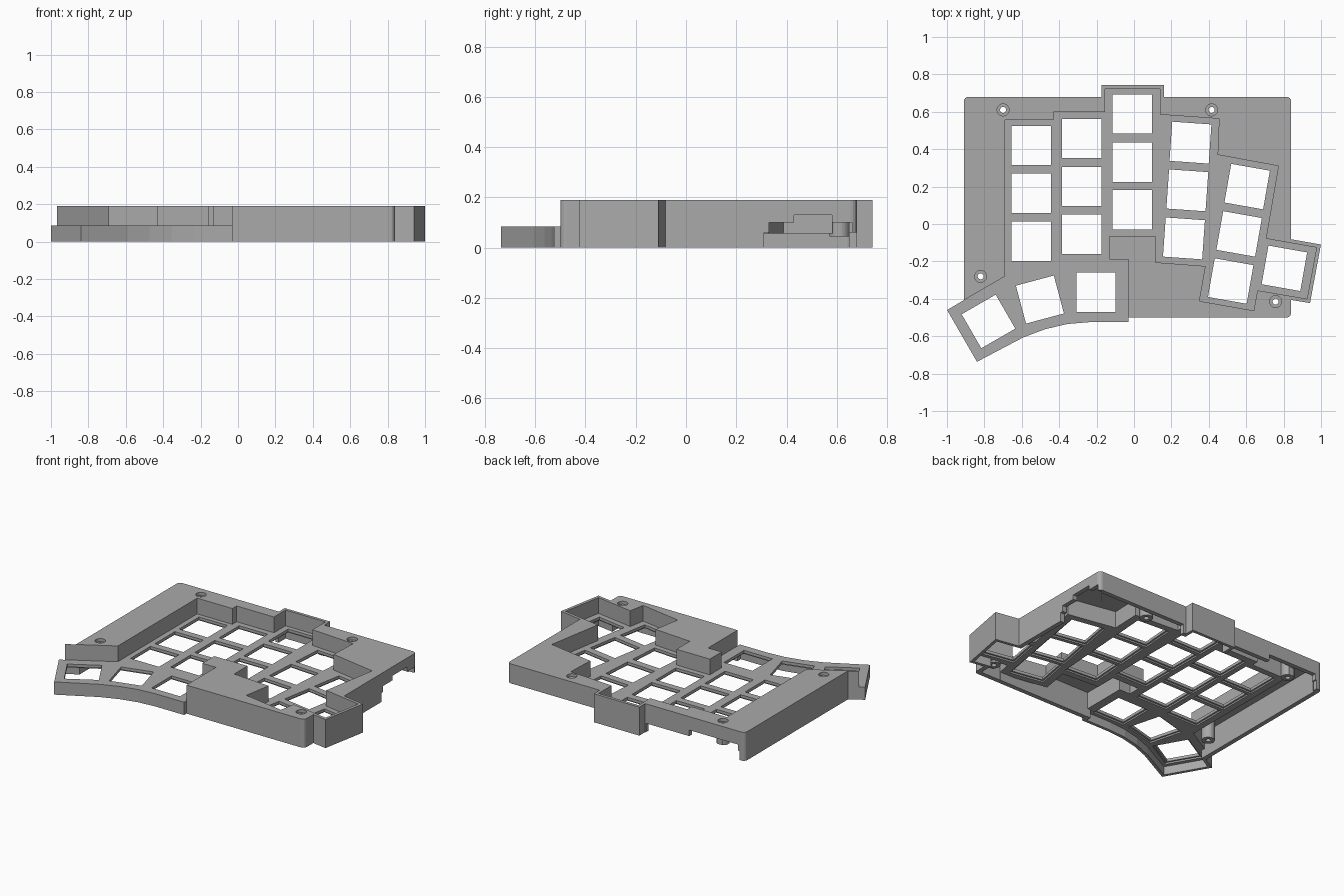
import bpy, bmesh, math
from mathutils import Vector, Matrix

cube = bpy.data.objects.get("Cube")
if cube:
    bpy.data.objects.remove(cube, do_unlink=True)

grey = bpy.data.materials.new("case grey")
grey.use_nodes = True
grey.diffuse_color = (0.4, 0.4, 0.4, 1)
grey.node_tree.nodes["Principled BSDF"].inputs["Base Color"].default_value = (0.4, 0.4, 0.4, 1)


def prism(name, outline, z0, z1):
    """Extrude a closed outline between two heights."""
    bm = bmesh.new()
    face = bm.faces.new([bm.verts.new((p[0], p[1], z0)) for p in outline])
    top = bmesh.ops.extrude_face_region(bm, geom=[face])["geom"]
    bmesh.ops.translate(bm, vec=(0, 0, z1 - z0),
                        verts=[v for v in top if isinstance(v, bmesh.types.BMVert)])
    bmesh.ops.recalc_face_normals(bm, faces=bm.faces)
    mesh = bpy.data.meshes.new(name)
    bm.to_mesh(mesh)
    bm.free()
    mesh.materials.append(grey)
    ob = bpy.data.objects.new(name, mesh)
    bpy.context.collection.objects.link(ob)
    return ob


def combine(target, tool, operation="DIFFERENCE"):
    """Apply a boolean and discard the tool."""
    mod = target.modifiers.new("cut", "BOOLEAN")
    mod.operation, mod.object, mod.solver = operation, tool, "EXACT"
    bpy.context.view_layer.update()
    graph = bpy.context.evaluated_depsgraph_get()
    mesh = bpy.data.meshes.new_from_object(target.evaluated_get(graph))
    target.modifiers.clear()
    target.data = mesh
    bpy.data.objects.remove(tool, do_unlink=True)


def offset(outline, d):
    """Move a closed outline outwards with mitred corners."""
    pts = [Vector(p) for p in outline]
    area = sum(a.x * b.y - b.x * a.y for a, b in zip(pts, pts[1:] + pts[:1]))
    side = 1 if area > 0 else -1
    result = []
    for i, p in enumerate(pts):
        e1 = (p - pts[i - 1]).normalized()
        e2 = (pts[(i + 1) % len(pts)] - p).normalized()
        n1, n2 = Vector((e1.y, -e1.x)) * side, Vector((e2.y, -e2.x)) * side
        result.append(p + (n1 + n2) * d / (1 + n1.dot(n2)))
    return result


def box(x0, x1, y0, y1):
    return [(x0, y0), (x1, y0), (x1, y1), (x0, y1)]


def rounded(x0, x1, y0, y1, r):
    pts = []
    for i, (x, y) in enumerate([(x1 - r, y1 - r), (x0 + r, y1 - r),
                                (x0 + r, y0 + r), (x1 - r, y0 + r)]):
        for k in range(5):
            a = (i + k / 4) * math.pi / 2
            pts.append((x + r * math.cos(a), y + r * math.sin(a)))
    return pts


def circle(x, y, r, n=24):
    return [(x + r * math.cos(math.tau * i / n), y + r * math.sin(math.tau * i / n))
            for i in range(n)]


def square(x, y, size, angle):
    turn = Matrix.Rotation(math.radians(angle), 2)
    h = size / 2
    return [turn @ Vector(p) + Vector((x, y)) for p in box(-h, h, -h, h)]


DECK, PLATE, UNDER, WALL = 0.19, 0.085, 0.056, 0.02

# Inner outline of the key well, including the thumb wing
well = [(-0.69, -0.3), (-0.69, 0.555), (-0.43, 0.555), (-0.43, 0.6), (-0.155, 0.6),
        (-0.155, 0.722), (0.14, 0.722), (0.14, 0.585), (0.455, 0.563), (0.447, 0.37),
        (0.772, 0.31), (0.705, -0.078), (0.976, -0.126), (0.925, -0.4), (0.66, -0.355),
        (0.64, -0.463), (0.35, -0.412), (0.383, -0.225), (0.115, -0.205), (0.115, -0.065),
        (-0.13, -0.065), (-0.13, -0.19), (-0.05, -0.19), (-0.05, -0.505), (-0.24, -0.505),
        (-0.36, -0.515), (-0.48, -0.543), (-0.6, -0.588), (-0.832, -0.71), (-0.972, -0.467)]

# Outer block with the well walls that bulge past it
case = prism("keyboard_case", rounded(-0.91, 0.84, -0.5, 0.68, 0.025), 0, DECK)
combine(case, prism("well_walls", offset(well, WALL), 0, DECK), "UNION")

# Hollow under the deck, leaving walls round the well
pocket = prism("pocket_cut", rounded(-0.88, 0.81, -0.47, 0.65, 0.015), -0.1, 0.168)
combine(pocket, prism("pocket_keep", offset(well, WALL + 0.002), -0.2, 0.3))
combine(case, pocket)

# Open underside below the key plate
combine(case, prism("under_cut", rounded(-0.879, 0.809, -0.469, 0.649, 0.015), -0.1, UNDER))
combine(case, prism("under_well_cut", well, -0.1, UNDER - 0.0005))

# Key well and lowered thumb wing cut from above
combine(case, prism("well_cut", well, PLATE, 0.4))
wing = [(-0.69, -0.28), (-1.1, -0.518), (-1.1, -0.9), (-0.03, -0.9), (-0.03, -0.19), (-0.3, -0.19)]
combine(case, prism("wing_cut", wing, PLATE, 0.41))

# Screw bosses with countersunk holes
screws = [(-0.7, 0.61), (0.415, 0.61), (-0.82, -0.28), (0.757, -0.415)]
for x, y in screws:
    combine(case, prism("boss", circle(x, y, 0.04), 0.045, 0.18), "UNION")
for x, y in screws:
    combine(case, prism("screw_cut", circle(x, y, 0.016), -0.1, 0.3))
    combine(case, prism("head_cut", circle(x, y, 0.032), 0.17, 0.3))
combine(case, prism("well_clear_cut", well, PLATE + 0.0005, 0.4))

# Key openings: x, tilt, then one y per row, each row sliding along the tilt
keys = [(-0.55, 0.42, 0), (-0.55, 0.165, 0), (-0.55, -0.092, 0),
        (-0.28, 0.457, 0), (-0.28, 0.2, 0), (-0.28, -0.055, 0),
        (-0.01, 0.588, 0), (-0.01, 0.33, 0), (-0.01, 0.076, 0),
        (0.302, 0.435, -4), (0.285, 0.18, -4), (0.267, -0.077, -4),
        (0.605, 0.2, -10), (0.562, -0.053, -10), (0.517, -0.305, -10),
        (0.804, -0.237, -10), (-0.203, -0.365, 0), (-0.503, -0.404, 15),
        (-0.778, -0.521, 30)]
for x, y, tilt in keys:
    combine(case, prism("key_cut", square(x, y, 0.21, tilt), -0.1, 0.12))
    combine(case, prism("clip_cut", square(x, y, 0.232, tilt), -0.1, 0.066))

# Raised lower edge at the back and right, with stepped port openings
ports = [(box(0.8095, 0.95, 0.31, 0.72), 0.06), (box(0.18, 0.95, 0.6495, 0.8), 0.06),
         (box(-0.87, -0.18, 0.6495, 0.8), 0.06), (box(0.8, 0.95, 0.33, 0.66), 0.1),
         (box(0.8, 0.95, 0.43, 0.58), 0.13), (box(-0.86, -0.5, 0.645, 0.8), 0.1)]
for outline, top in ports:
    combine(case, prism("port_cut", outline, -0.1, top))
